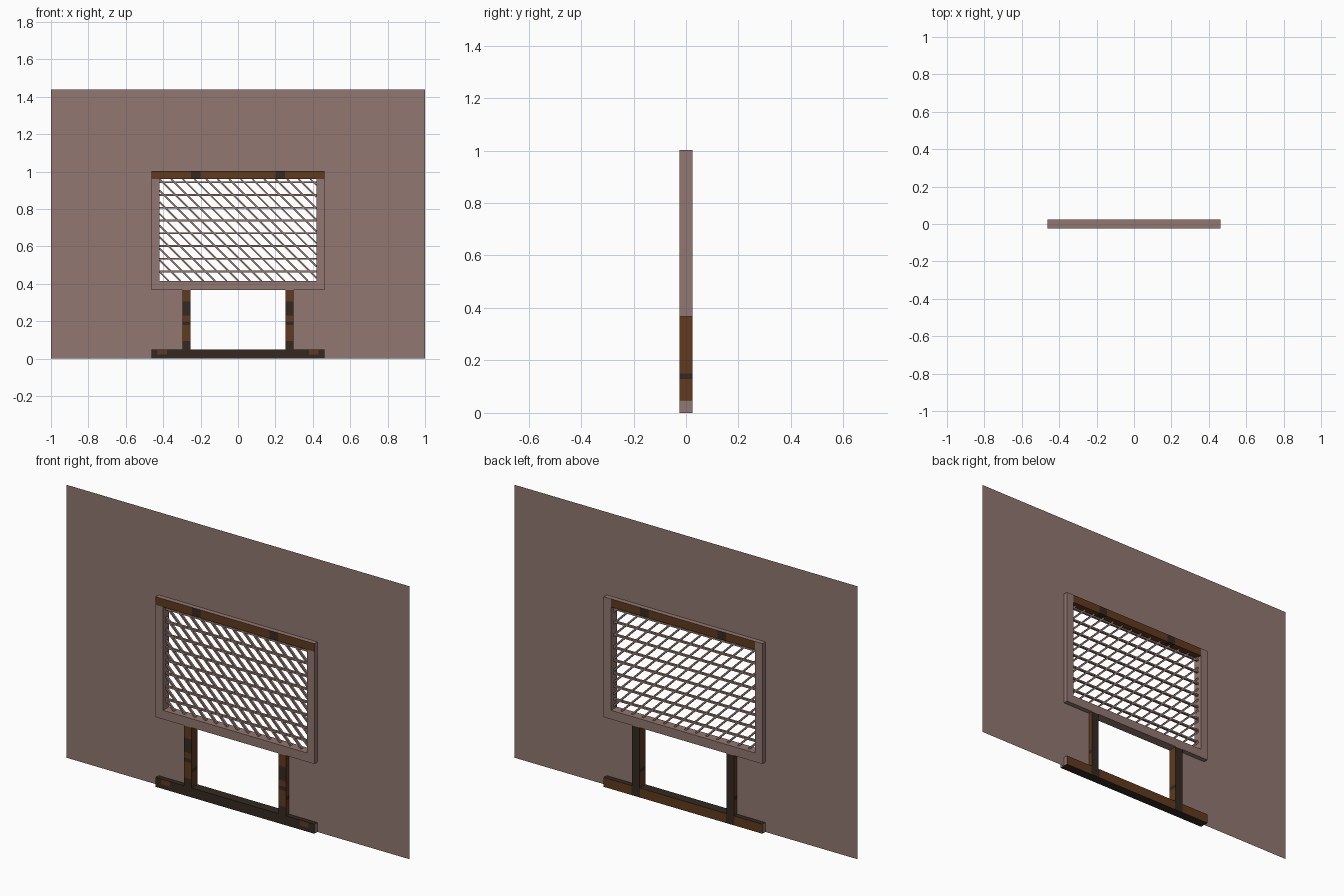
import bpy, bmesh, math
from mathutils import Matrix, Vector

if "Cube" in bpy.data.objects:
    bpy.data.objects.remove(bpy.data.objects["Cube"])


def material(name, rgb):
    m = bpy.data.materials.new(name)
    m.diffuse_color = (*rgb, 1)
    m.use_nodes = True
    m.node_tree.nodes["Principled BSDF"].inputs["Base Color"].default_value = m.diffuse_color
    return m


MATS = [material("dusty pink grey", (0.285, 0.184, 0.164)),
        material("rust brown", (0.115, 0.042, 0.013)),
        material("dark brown", (0.033, 0.022, 0.015))]
PINK, RUST, DARK = 0, 1, 2


def finish(name, bm):
    me = bpy.data.meshes.new(name)
    bm.to_mesh(me)
    bm.free()
    for m in MATS:
        me.materials.append(m)
    ob = bpy.data.objects.new(name, me)
    bpy.context.collection.objects.link(ob)
    return ob


def bar(name, x0, x1, z0, z1, rule=None, xcuts=(), zcuts=(), d=0.025):
    """Box between the limits, cut at the given places, coloured by rule(centre, normal)."""
    bm = bmesh.new()
    bmesh.ops.create_cube(bm, size=1, matrix=Matrix.Translation(((x0 + x1) / 2, 0, (z0 + z1) / 2))
                          @ Matrix.Diagonal((x1 - x0, 2 * d, z1 - z0, 1)))
    for cuts, n in ((xcuts, Vector((1, 0, 0))), (zcuts, Vector((0, 0, 1)))):
        for c in cuts:
            bmesh.ops.bisect_plane(bm, geom=bm.verts[:] + bm.edges[:] + bm.faces[:],
                                   plane_co=n * c, plane_no=n)
    bm.normal_update()
    if rule:
        for f in bm.faces:
            f.material_index = rule(f.calc_center_median(), f.normal)
    return finish(name, bm)


# Thin backdrop wall, open at the window and between the legs
bm = bmesh.new()
xs = [-1, -0.44, -0.275, 0.275, 0.44, 1]
zs = [0, 0.025, 0.39, 0.98, 1.44]
for xa, xb in zip(xs, xs[1:]):
    for za, zb in zip(zs, zs[1:]):
        mx, mz = abs(xa + xb) / 2, (za + zb) / 2
        window = mx < 0.44 and 0.39 < mz < 0.98
        gap = mx < 0.275 and 0.025 < mz < 0.39
        if not (window or gap):
            bm.faces.new([bm.verts.new((x, 0, z)) for x, z in
                          ((xa, za), (xb, za), (xb, zb), (xa, zb))])
bmesh.ops.remove_doubles(bm, verts=bm.verts[:], dist=1e-5)
finish("wall", bm)


# Window frame: plain sides and bottom, rusty top rail with dark patches
def top_rule(c, n):
    if abs(n.x) > 0.5 or n.z > 0.5 or (n.y > 0.5 and abs(c.x) > 0.42):
        return PINK
    return DARK if 0.2 < abs(c.x) < 0.25 else RUST


bar("frame_left", -0.463, -0.42, 0.415, 0.96)
bar("frame_right", 0.42, 0.463, 0.415, 0.96)
bar("frame_bottom", -0.463, 0.463, 0.368, 0.415)
bar("frame_top", -0.463, 0.463, 0.96, 1.003, top_rule,
    xcuts=(-0.42, -0.25, -0.2, 0.2, 0.25, 0.42))


# Legs: rusty with dark patches, dark at the back
def leg_rule(c, n):
    if n.y > 0.5:
        return DARK
    if n.y < -0.5:
        return DARK if c.z < 0.095 or 0.18 < c.z < 0.2 or 0.23 < c.z < 0.305 else RUST
    return DARK if 0.13 < c.z < 0.15 else RUST


leg_cuts = (0.095, 0.13, 0.15, 0.18, 0.2, 0.23, 0.305)
bar("leg_left", -0.298, -0.254, 0.05, 0.368, leg_rule, zcuts=leg_cuts)
bar("leg_right", 0.254, 0.298, 0.05, 0.368, leg_rule, zcuts=leg_cuts)


# Base rail: dark, with rusty back and rusty spots near the front ends
def base_rule(c, n):
    if abs(n.x) > 0.5:
        return PINK
    if n.y > 0.5:
        return DARK if 0.25 < abs(c.x) < 0.3 else RUST
    if n.y < -0.5 and 0.38 < abs(c.x) < 0.43 and c.z > 0.022:
        return RUST
    return DARK


bar("base_rail", -0.463, 0.463, 0, 0.05, base_rule,
    xcuts=(-0.43, -0.38, -0.3, -0.25, 0.25, 0.3, 0.38, 0.43), zcuts=(0.022,))

# Grating: horizontal rods and diagonal rods clipped to the window
X, Z0, Z1, T = 0.42, 0.415, 0.96, 0.0045
bm = bmesh.new()


def rod(a, b):
    a, b = Vector(a), Vector(b)
    v = b - a
    rot = Matrix.Rotation(math.atan2(-v.z, v.x), 4, 'Y')
    bmesh.ops.create_cube(bm, size=1, matrix=Matrix.Translation((a + b) / 2) @ rot
                          @ Matrix.Diagonal((v.length, 0.012, 2 * T, 1)))


rows = 8
for i in range(rows):
    z = Z0 + (i + 0.75) * (Z1 - Z0) / rows
    rod((-X, 0, z), (X, 0, z))
c = Z0 - X + 0.05
while c < Z1 + X - 0.02:
    za, zb = max(Z0, c - X), min(Z1, c + X)
    rod((c - za, 0, za), (c - zb, 0, zb))
    c += 0.062
finish("grating", bm)
